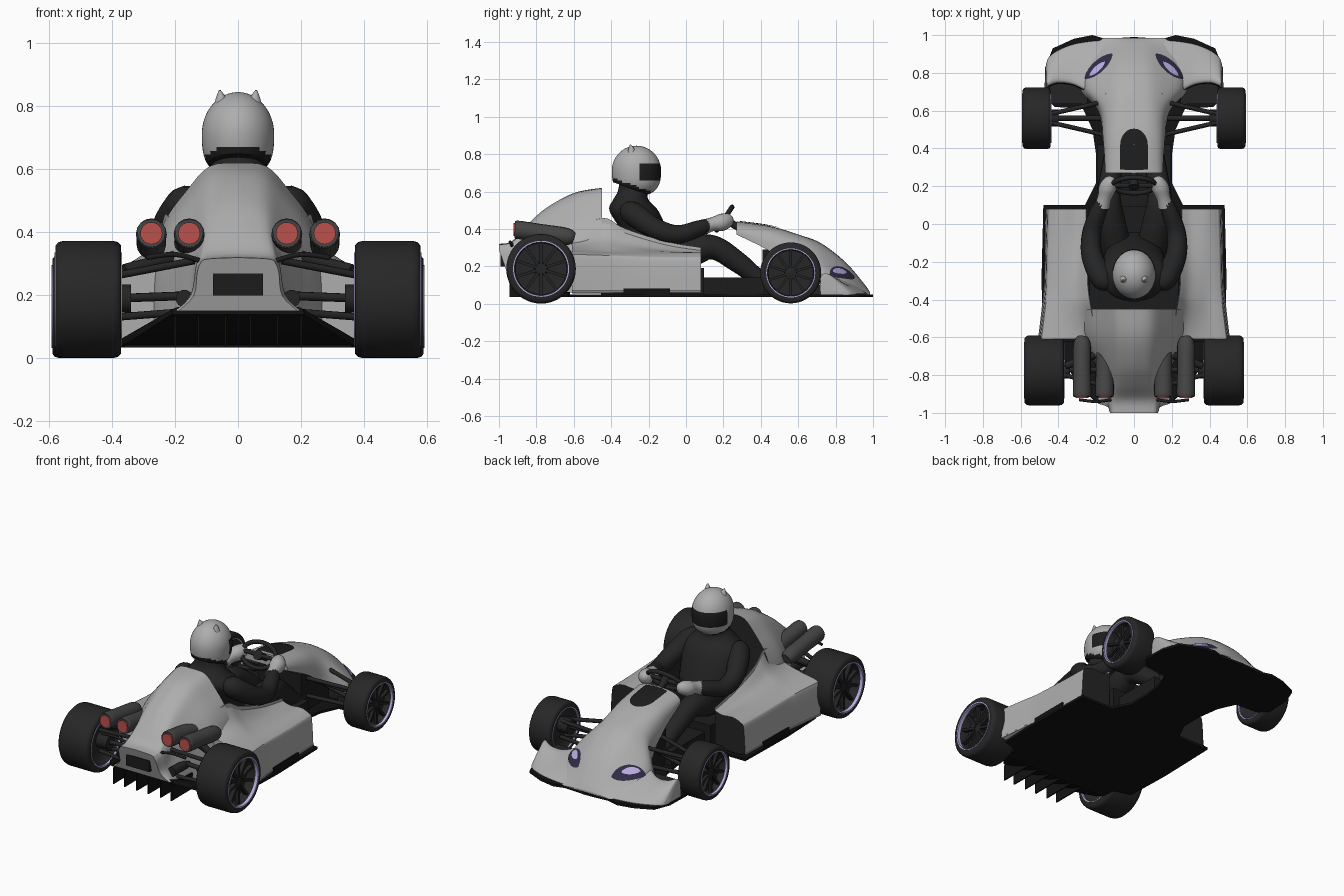
import bpy, bmesh, math
from mathutils import Vector, Matrix
from mathutils.bvhtree import BVHTree

if "Cube" in bpy.data.objects:
    bpy.data.objects.remove(bpy.data.objects["Cube"])

COLOURS = {"body grey": (.42, .42, .42), "suit black": (.018, .018, .018), "tyre black": (.02, .02, .02),
           "floor black": (.006, .006, .006), "exhaust grey": (.06, .06, .06), "lamp red": (.50, .08, .07),
           "rim lavender": (.50, .42, .78), "lens purple": (.03, .025, .06), "trim black": (.012, .012, .012)}
MAT = {}
for n, c in COLOURS.items():
    MAT[n] = bpy.data.materials.new(n)
    MAT[n].diffuse_color = (*c, 1)


def make(name, bm, mats, rule=None, mirror=False, angle=40, recalc=True):
    """Turn a bmesh into a smooth-shaded object, optionally mirrored in x."""
    bmesh.ops.remove_doubles(bm, verts=bm.verts, dist=1e-5)
    if mirror:
        d = bmesh.ops.duplicate(bm, geom=bm.verts[:] + bm.edges[:] + bm.faces[:])["geom"]
        for v in d:
            if isinstance(v, bmesh.types.BMVert):
                v.co.x = -v.co.x
        bmesh.ops.reverse_faces(bm, faces=[f for f in d if isinstance(f, bmesh.types.BMFace)])
    if recalc:
        bmesh.ops.recalc_face_normals(bm, faces=bm.faces)
    bm.normal_update()
    for f in bm.faces:
        f.smooth = True
        if rule:
            f.material_index = rule(f)
    me = bpy.data.meshes.new(name)
    bm.to_mesh(me)
    me.set_sharp_from_angle(angle=math.radians(angle))
    for m in mats:
        me.materials.append(MAT[m])
    ob = bpy.data.objects.new(name, me)
    bpy.context.collection.objects.link(ob)
    return bm


def spline(P, k):
    """Catmull-Rom through the points, k steps per span; a repeated point gives a corner."""
    P = [Vector(p) for p in P]
    out = []
    for i in range(len(P) - 1):
        a, b, c, d = P[max(i - 1, 0)], P[i], P[i + 1], P[min(i + 2, len(P) - 1)]
        for j in range(k):
            t = j / k
            out.append(b + .5 * ((c - a) * t + (2 * a - 5 * b + 4 * c - d) * t * t + (3 * b - a - 3 * c + d) * t ** 3))
    return out + [P[-1]]


def loft(rings, k=5, caps=True, bm=None):
    bm = bm or bmesh.new()
    rows = list(zip(*[spline(col, k) for col in zip(*rings)]))
    V = [[bm.verts.new(p) for p in r] for r in rows]
    n = len(V[0])
    for a, b in zip(V, V[1:]):
        for i in range(n):
            bm.faces.new((a[i], a[(i + 1) % n], b[(i + 1) % n], b[i]))
    if caps:
        bm.faces.new(V[0])
        bm.faces.new(V[-1])
    return bm


def arch(y, pts, k=4):
    """Symmetric section at y from half points (x, z), top centre first."""
    h = spline([(x, y, z) for x, z in pts], k)
    return h + [Vector((-p.x, p.y, p.z)) for p in h[:0:-1]]


def oval(c, rx, ry, axis="z", n=32):
    A = [(math.cos(2 * math.pi * i / n) * rx, math.sin(2 * math.pi * i / n) * ry) for i in range(n)]
    return [Vector(c) + Vector((a, b, 0) if axis == "z" else (0, a, b)) for a, b in A]


def tube(pts, k=5, n=16, bm=None):
    """Round tube through (x, y, z, radius) points."""
    P = spline(pts, k)
    C = [p.to_3d() for p in P]
    u, rings = None, []
    for i, c in enumerate(C):
        t = (C[min(i + 1, len(C) - 1)] - C[max(i - 1, 0)]).normalized()
        u = (t.orthogonal() if u is None else u - t * u.dot(t)).normalized()
        w = t.cross(u)
        rings.append([c + P[i][3] * (u * math.cos(a) + w * math.sin(a)) for a in [2 * math.pi * j / n for j in range(n)]])
    return loft(rings, 1, True, bm)


def box(c, s, bm=None, rot=Matrix()):
    bm = bm or bmesh.new()
    bmesh.ops.create_cube(bm, size=1, matrix=rot @ Matrix.Translation(c) @ Matrix.Diagonal((*s, 1)))
    return bm


# flat floor with diffuser and fins
half = [(0, .99), (.15, .98), (.22, 1.0), (.32, .98), (.43, .93), (.47, .83), (.475, .67), (.42, .62), (.27, .61),
        (.22, .5), (.2, .36), (.2, .22), (.26, .1), (.48, .1), (.49, -.3), (.48, -.6), (.37, -.63), (.36, -.72)]
out = half + [(-x, y) for x, y in half[:0:-1]]
make("floor", loft([[Vector((x, y, z)) for x, y in out] for z in (.035, .05)], 1), ["floor black"])
make("diffuser", loft([arch(-.62, [(0, .06), (.2, .06), (.37, .06), (.375, .04)]),
                       arch(-.76, [(0, .10), (.2, .10), (.34, .08), (.35, .05)]),
                       arch(-.94, [(0, .165), (.15, .165), (.20, .16), (.21, .14)])], 3), ["floor black"])
bm = bmesh.new()
for x in (-.2, -.125, -.04, .04, .125, .2):
    box((x, -.83, .085), (.007, .23, .1), bm)
make("diffuser_fins", bm, ["floor black"])

# engine cowl and tail
rings = [arch(y, p) for y, p in [
    (-.45, [(0, .62), (.09, .61), (.165, .53), (.235, .43), (.27, .3), (.27, .06)]),
    (-.60, [(0, .592), (.085, .575), (.155, .5), (.225, .4), (.265, .28), (.27, .06)]),
    (-.75, [(0, .51), (.085, .49), (.14, .42), (.18, .34), (.19, .25), (.2, .07)]),
    (-.85, [(0, .42), (.09, .405), (.12, .36), (.135, .32), (.15, .22), (.19, .12)]),
    (-.93, [(0, .335), (.1, .33), (.125, .31), (.135, .28), (.15, .2), (.2, .15)]),
    (-1.0, [(0, .32), (.1, .315), (.12, .3), (.13, .27), (.14, .2), (.19, .15)])]]
for p in rings[-1]:
    p.y += max(0, .29 - p.z) * .35
make("engine_cowl", loft(rings), ["body grey", "suit black"], lambda f: int(f.normal.y > .9))
make("tail_opening", box((0, -.976, .235), (.16, .03, .07)), ["trim black"])

# side pods, dark on the inner wall and front intake
def pod(y, xi, zi, xo, zo):
    return spline([(x, y, z) for x, z in [(xi, .06), (xi, zi), (xi, zi), (xi + .05, zi - (zi - zo) * .5), (.38, zo + .02),
                   (xo - .02, zo), (xo, zo - .03), (xo + .01, .07), (xo + .01, .07), (xo - .03, .055)]], 4)
make("side_pods", loft([pod(.08, .255, .285, .455, .255), pod(-.11, .25, .315, .46, .255), pod(-.33, .245, .38, .465, .26),
                        pod(-.44, .23, .43, .475, .265), pod(-.61, .2, .38, .495, .27)]),
     ["body grey", "suit black"],
     lambda f: int(f.normal.y > .9 or f.normal.x * f.calc_center_median().x < 0 and abs(f.normal.x) > .9), True)
make("pod_slots", box((.465, -.21, .065), (.03, .25, .035)), ["floor black"], None, True)

# cockpit tub and front bulkhead
bm = box((0, -.18, .12), (.47, .55, .14))
box((0, .25, .095), (.39, .34, .09), bm)
box((0, .55, .17), (.30, .28, .24), bm)
make("cockpit_tub", bm, ["trim black"])

# nose
nose = make("nose", loft([arch(y, p) for y, p in [
    (.27, [(0, .44), (.07, .437), (.125, .42), (.15, .395), (.15, .37)]),
    (.45, [(0, .415), (.08, .41), (.135, .385), (.16, .34), (.165, .28)]),
    (.60, [(0, .37), (.08, .365), (.14, .33), (.175, .27), (.19, .17)]),
    (.72, [(0, .325), (.09, .31), (.18, .25), (.25, .18), (.29, .08)]),
    (.85, [(0, .225), (.08, .215), (.17, .16), (.24, .11), (.27, .05)]),
    (.95, [(0, .11), (.06, .105), (.12, .085), (.17, .065), (.2, .05)]),
    (.985, [(0, .06), (.05, .06), (.1, .055), (.14, .052), (.16, .05)])]], 6),
    ["body grey", "suit black"], lambda f: int(f.normal.z < -.6))

# front fenders: low wing with a raised outer tip, dark tray behind
rows = []
for x, yf, yb, z in [(.12, .965, .68, .2), (.22, .96, .69, .17), (.32, .945, .735, .14), (.40, .915, .745, .145),
                     (.45, .88, .73, .16), (.463, .85, .72, .15), (.468, .83, .72, .08)]:
    rows.append(spline([(x, yf, .048), (x, yf, .06), (x, yf * .6 + yb * .4, .06 + (z - .06) * .55),
                        (x, yb + .03, z), (x, yb, z - .015), (x, yb, .048), (x, yb, .048)], 4))
make("front_fenders", loft(rows), ["body grey", "suit black"], lambda f: int(f.normal.y < -.8), True)
make("fender_trays", box((.345, .695, .075), (.2, .12, .05)), ["suit black"], None, True)

# plates laid on the nose
tree = BVHTree.FromBMesh(nose)
def plate(name, pts, mat, lift, mirror=False):
    c = sum((Vector(p) for p in pts), Vector((0, 0))) / len(pts)
    bm, prev = bmesh.new(), None
    for s in (1, .8, .6, .4, .2, .02):
        ring = []
        for p in pts:
            q = c + (Vector(p) - c) * s
            loc, nor, _, _ = tree.ray_cast(Vector((q.x, q.y, 2)), Vector((0, 0, -1)))
            ring.append(bm.verts.new(loc + Vector((0, 0, lift)) if loc else (q.x, q.y, .05)))
        for i in range(len(pts) if prev else 0):
            j = (i + 1) % len(pts)
            bm.faces.new((prev[i], prev[j], ring[j], ring[i]))
        prev = ring
    bm.normal_update()
    if sum(f.normal.z for f in bm.faces) < 0:
        bmesh.ops.reverse_faces(bm, faces=bm.faces)
    make(name, bm, [mat], mirror=mirror, recalc=False)

def almond(c, l, w, a):
    T = [2 * math.pi * i / 32 for i in range(32)]
    P = [(math.cos(t) * l, math.sin(t) * abs(math.sin(t)) ** .5 * w) for t in T]
    return [(c[0] + x * math.cos(a) - y * math.sin(a), c[1] + x * math.sin(a) + y * math.cos(a)) for x, y in P]
plate("headlight_surrounds", almond((.187, .835), .098, .032, -.74), "lens purple", .005, True)
plate("headlight_strips", almond((.195, .822), .055, .015, -.74), "rim lavender", .009, True)
panel = [(-.075, .29), (-.03, .285), (.03, .285), (.075, .29), (.075, .36)]
panel += [(.073 * math.cos(t), .42 + .085 * math.sin(t)) for t in [math.pi * i / 12 for i in range(13)]] + [(-.075, .36)]
plate("nose_panel", panel, "trim black", .005)

# wheels
def wheel(name, x, y, z, R, h):
    ring = lambda r, o: oval((x + o, y, z), r, r, "x", 48)
    make(name + "_tyres", loft([ring(R * r, h * o) for r, o in [(.6, -.6), (.76, -.9), (.8, -1), (.92, -1), (.98, -.9), (1, -.75),
         (1, .75), (.98, .9), (.92, 1), (.8, 1), (.77, .9), (.74, .3), (.4, .25)]], 1), ["tyre black"], None, True, 50)
    bm = bmesh.new()
    for s in (1, -1):
        loft([ring(R * r, s * (h * o + e)) for r, o, e in [(.765, .85, 0), (.765, 1, .003), (.805, 1, .003), (.805, .9, 0), (.765, .85, 0)]], 1, False, bm)
    make(name + "_rim_rings", bm, ["rim lavender"], None, True)
    bm = loft([ring(R * r, h * o) for r, o in [(.2, .2), (.2, .62), (.15, .7)]], 1)
    for i in range(10):
        rot = Matrix.Translation((x, y, z)) @ Matrix.Rotation(i * math.pi / 5, 4, "X")
        box((h * .62, 0, R * .45), (h * .25, R * .08, R * .64), bm, rot)
    make(name + "_spokes", bm, ["suit black"], None, True)
wheel("rear_wheel", .475, -.775, .187, .186, .104)
wheel("front_wheel", .515, .56, .165, .163, .074)

# suspension arms and drive shafts
bm = bmesh.new()
for yc, xi, xo, zs in [(-.772, .14, .40, ((.15, .13), (.31, .26))), (.56, .15, .46, ((.14, .12), (.25, .22)))]:
    for zi, zo in zs:
        for dy in (-.09, .09):
            tube([(xi, yc + dy, zi, .012), (xo, yc + dy * .2, zo, .012)], 1, 10, bm)
    tube([(xi, yc, .2, .014), (xo, yc, .19, .014)], 1, 10, bm)
    tube([(xo - .06, yc, .19, .045), (xo + .03, yc, .19, .045)], 1, 16, bm)
tube([(.17, -.9, .19, .028), (.17, -.72, .19, .028)], 1, 12, bm)
tube([(.17, -.68, .33, .02), (.36, -.75, .28, .02)], 1, 12, bm)
make("suspension", bm, ["suit black"], None, True)

# exhaust pipes with red tips
for nm, x in (("inner", .155), ("outer", .275)):
    make(nm + "_exhausts", tube([(x * .99, -.6, .35, .03), (x, -.64, .36, .046), (x, -.78, .38, .047),
                                 (x, -.895, .395, .049), (x, -.915, .397, .044)]), ["exhaust grey"], None, True)
    make(nm + "_exhaust_tips", tube([(x, -.905, .397, .035), (x, -.922, .397, .035)], 1, 24), ["lamp red"], None, True)
make("rear_bar", tube([(.12, -.93, .31, .008), (.2, -.94, .33, .008), (.29, -.93, .32, .008)]), ["trim black"], None, True)

# driver body
make("driver_torso", loft([oval((0, y, z), rx, ry) for y, z, rx, ry in [
    (-.15, .1, .17, .13), (-.18, .25, .16, .12), (-.23, .4, .175, .125), (-.28, .5, .175, .13),
    (-.295, .555, .12, .095), (-.285, .6, .088, .08), (-.27, .66, .085, .085)]]), ["suit black"])
make("driver_arms", tube([(.12, -.32, .5, .03), (.165, -.29, .487, .062), (.222, -.17, .405, .056), (.225, -.05, .37, .05),
                          (.19, .06, .40, .044), (.16, .12, .42, .036)]), ["suit black"], None, True)
make("driver_gloves", tube([(.168, .095, .41, .042), (.155, .14, .425, .037), (.14, .19, .435, .046), (.12, .23, .45, .035),
                            (.11, .245, .455, .012)]), ["body grey"], None, True)
make("driver_legs", tube([(.08, -.18, .2, .08), (.13, .03, .28, .08), (.135, .15, .30, .064), (.12, .28, .22, .056),
                          (.11, .39, .14, .045), (.11, .46, .15, .04), (.11, .52, .2, .025)]), ["suit black"], None, True)

# helmet with visor band, slanted dark lower trim and two small ears
bm = bmesh.new()
bmesh.ops.create_uvsphere(bm, u_segments=48, v_segments=32, radius=1)
bm.faces.ensure_lookup_table()
visor = [f.index for f in bm.faces if f.calc_center_median().y > .15 and -.4 < f.calc_center_median().z < .28]
low = lambda p: p.z - (.605 - .36 * (p.y + .265))
for v in bm.verts:
    x, y, z = v.co
    if z < 0:
        x, y = x * (1 + .35 * z * z), y * (1 + .3 * z * z)
    v.co = (x * .115, -.265 + y * .132, .71 + z * .135)
    v.co.z = max(v.co.z, v.co.z - low(v.co))
for f in bm.faces:
    f.material_index = int(f.index in visor or low(f.calc_center_median()) < .022)
make("helmet", bm, ["body grey", "trim black"])
make("helmet_ears", tube([(.052, -.29, .80, .026), (.055, -.293, .83, .015), (.058, -.297, .851, .003)], 3, 12), ["body grey"], None, True)

# steering wheel
c, w = Vector((0, .205, .455)), Vector((0, .55, .83))
bm = tube([(.115 * math.cos(t), *(c + w * .075 * math.sin(t)).yz, .013) for t in [2 * math.pi * i / 24 for i in range(25)]], 1, 10)
tube([(-.11, c.y, c.z, .012), (.11, c.y, c.z, .012)], 1, 10, bm)
tube([(0, c.y - .01, c.z + .005, .03), (0, c.y + .03, c.z - .02, .02), (0, .36, .36, .018)], 1, 12, bm)
make("steering_wheel", bm, ["suit black"])

for m in bpy.data.materials:
    if m.users and not m.is_grease_pencil:
        m.use_nodes = True
        m.node_tree.nodes["Principled BSDF"].inputs["Base Color"].default_value = m.diffuse_color
